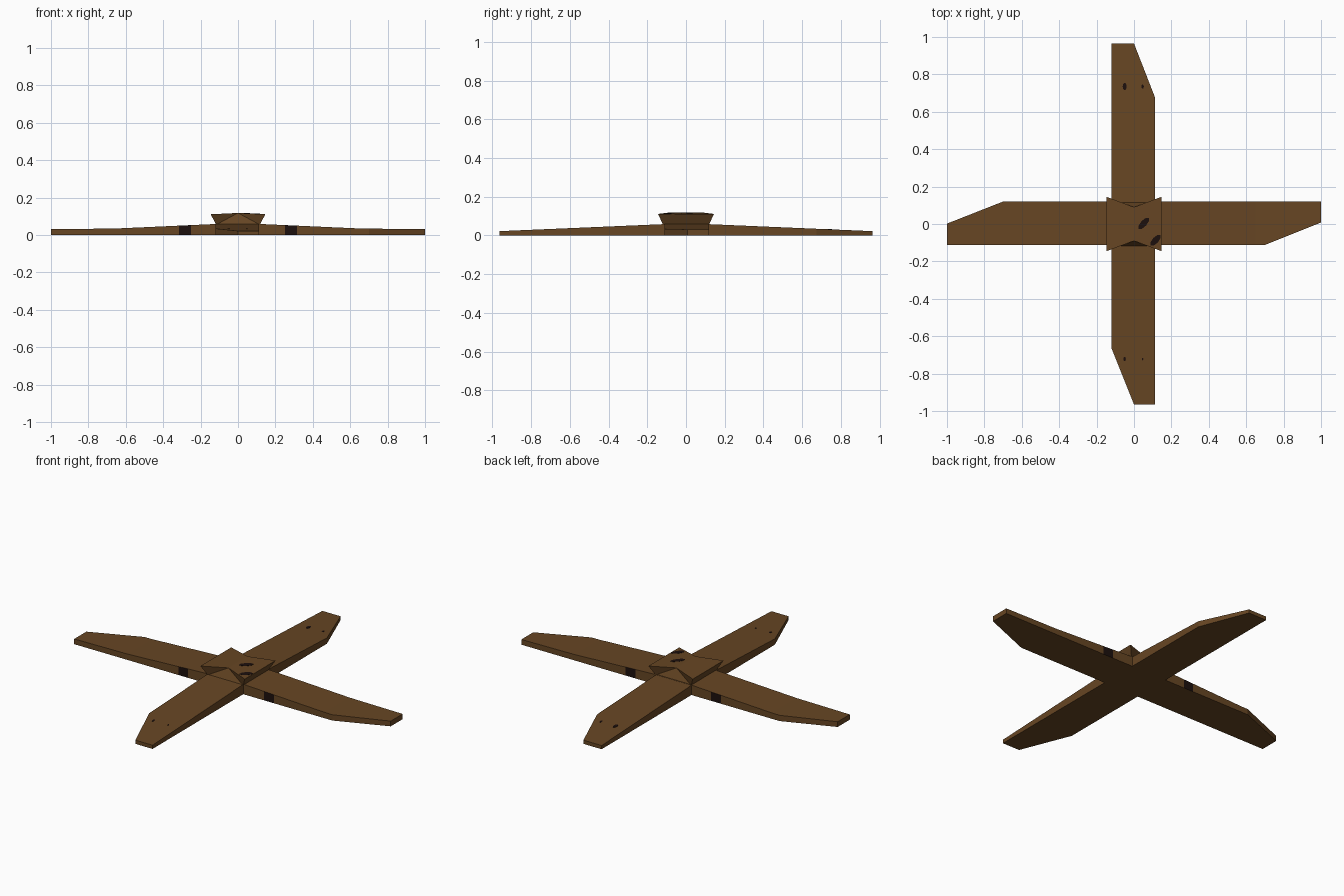
import bpy, bmesh, math
from mathutils import Vector

if "Cube" in bpy.data.objects:
    bpy.data.objects.remove(bpy.data.objects["Cube"])


def material(name, rgb):
    m = bpy.data.materials.new(name)
    m.diffuse_color = (*rgb, 1)
    m.use_nodes = True
    m.node_tree.nodes["Principled BSDF"].inputs["Base Color"].default_value = m.diffuse_color
    return m


WOOD = material("brown wood", (0.135, 0.061, 0.017))
DARK = material("dark stain", (0.012, 0.005, 0.004))


def finish(bm, name, mats):
    bmesh.ops.recalc_face_normals(bm, faces=bm.faces)
    me = bpy.data.meshes.new(name)
    bm.to_mesh(me)
    bm.free()
    for m in mats:
        me.materials.append(m)
    ob = bpy.data.objects.new(name, me)
    bpy.context.collection.objects.link(ob)
    return ob


def height(profile):
    # Piecewise linear height over the distance from the centre
    def f(d):
        d = abs(d)
        for (a, za), (b, zb) in zip(profile, profile[1:]):
            if d <= b:
                return za + (zb - za) * (d - a) / (b - a)
        return profile[-1][1]
    return f


def plank(name, outline, axis, zf, cuts, stains=()):
    bm = bmesh.new()
    bm.faces.new([bm.verts.new((x, y, 0)) for x, y in outline])
    n = Vector((0, 0, 0))
    n[axis] = 1
    for c in cuts:
        bmesh.ops.bisect_plane(bm, geom=bm.verts[:] + bm.edges[:] + bm.faces[:],
                               plane_co=n * c, plane_no=n)
    base = bm.faces[:]
    ext = bmesh.ops.extrude_face_region(bm, geom=base, use_keep_orig=True)
    for v in ext["geom"]:
        if isinstance(v, bmesh.types.BMVert):
            v.co.z = zf(v.co[axis])
    bm.normal_update()
    # Dark bands on the long side walls
    for f in bm.faces:
        c = f.calc_center_median()[axis]
        if abs(f.normal.z) < 0.3 and any(a < c < b for a, b in stains):
            f.material_index = 1
    return finish(bm, name, [WOOD, DARK])


def spot(name, x, y, a, b, angle, surf):
    # Thin stain plate following the surface below it
    bm = bmesh.new()
    ca, sa = math.cos(angle), math.sin(angle)
    rings = []
    for dz in (-0.001, 0.0015):
        ring = []
        for i in range(8):
            t = i * math.tau / 8
            u, v = a * math.cos(t), b * math.sin(t)
            px, py = x + u * ca - v * sa, y + u * sa + v * ca
            ring.append(bm.verts.new((px, py, surf(px, py) + dz)))
        rings.append(ring)
        bm.faces.new(ring)
    for i in range(8):
        j = (i + 1) % 8
        bm.faces.new((rings[0][i], rings[0][j], rings[1][j], rings[1][i]))
    finish(bm, name, [DARK])


# Crossed planks
zx = height([(0, 0.06), (0.12, 0.059), (0.65, 0.035), (1, 0.031)])
zy = height([(0, 0.06), (0.12, 0.058), (0.965, 0.022)])
plank("long_plank",
      [(-1, -0.112), (0.7, -0.112), (1, 0.008), (1, 0.12), (-0.7, 0.12), (-1, 0.002)],
      0, zx, [-0.65, -0.315, -0.25, -0.12, 0.12, 0.25, 0.315, 0.65],
      [(-0.315, -0.25), (0.25, 0.315)])
plank("cross_plank",
      [(-0.12, 0.965), (-0.12, -0.665), (0, -0.965), (0.113, -0.965), (0.113, 0.675), (0, 0.965)],
      1, zy, [-0.12, 0.12])

# Flared hub with a notch in front and back
bm = bmesh.new()
V = lambda x, y, z: bm.verts.new((x, y, z))
bot = {(i, j): V(i * 0.117, j * 0.118, 0.055) for i in (-1, 1) for j in (-1, 1)}
top = {(i, j): V(i * 0.146, j * 0.145, 0.111) for i in (-1, 1) for j in (-1, 1)}
mid = {j: V(0, j * 0.09, 0.118) for j in (-1, 1)}
bm.faces.new((bot[-1, -1], bot[1, -1], bot[1, 1], bot[-1, 1]))
for i in (-1, 1):
    bm.faces.new((top[i, -1], top[i, 1], mid[1], mid[-1]))
    bm.faces.new((bot[i, -1], bot[i, 1], top[i, 1], top[i, -1]))
    for j in (-1, 1):
        bm.faces.new((bot[i, j], top[i, j], mid[j]))
for j in (-1, 1):
    bm.faces.new((bot[-1, j], bot[1, j], mid[j]))
finish(bm, "hub_cap", [WOOD])

# Stains on the hub and the cross plank
hub_top = lambda x, y: 0.118 - 0.007 * abs(x) / 0.146
spot("hub_stain_1", 0.052, 0.003, 0.04, 0.017, math.radians(48), hub_top)
spot("hub_stain_2", 0.115, -0.087, 0.038, 0.017, math.radians(48), hub_top)
for x in (-0.05, 0.046):
    for y, s in ((0.735, 1.0), (-0.722, 0.6)):
        big = 1 if x < 0 else 0.6
        spot("plank_stain", x, y, 0.011 * s * big, 0.02 * s * big, 0, lambda px, py: zy(py))
